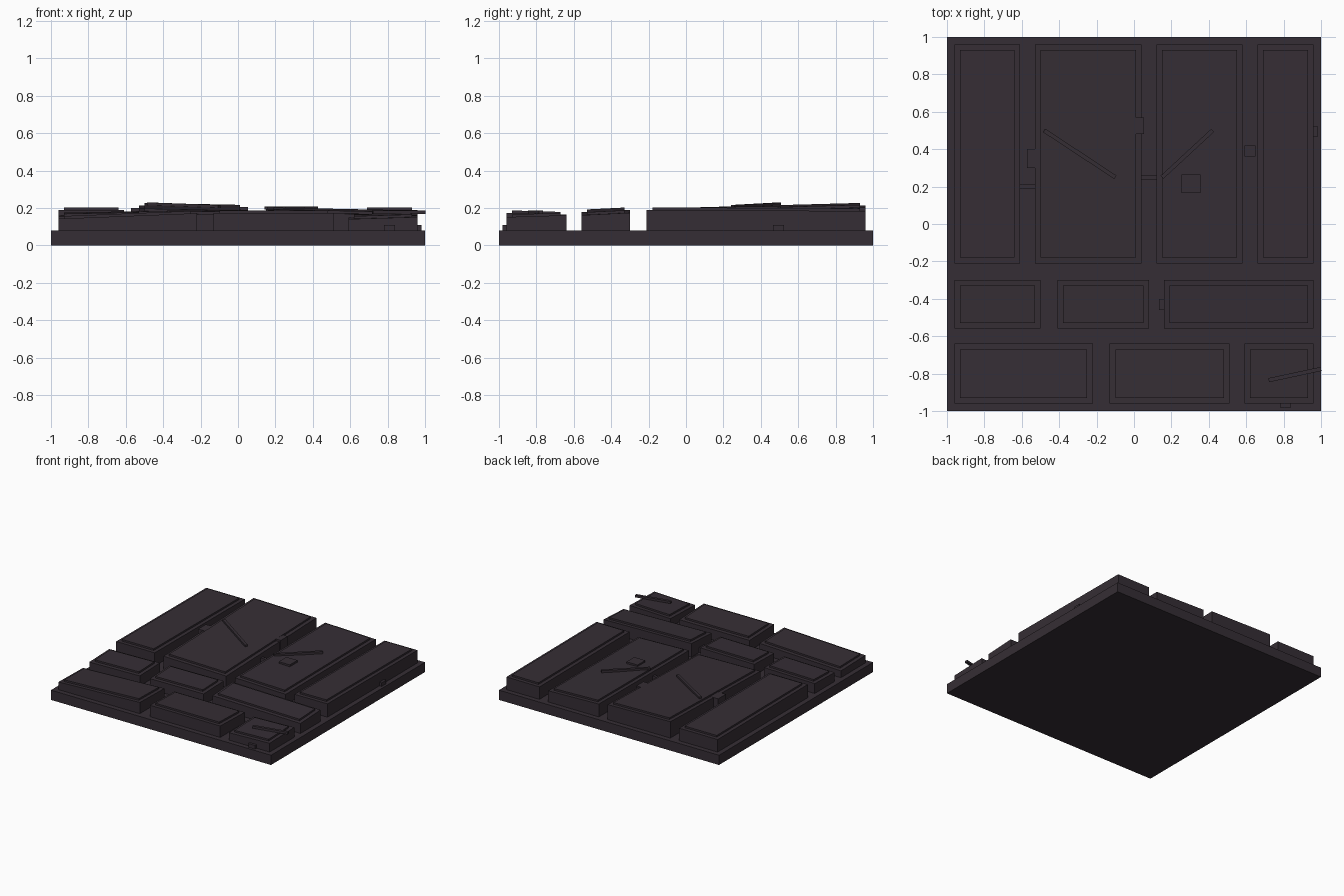
import bpy, bmesh, math
from mathutils import Vector

cube = bpy.data.objects.get("Cube")
if cube:
    bpy.data.objects.remove(cube)


def material(name, rgb):
    m = bpy.data.materials.new(name)
    m.use_nodes = True
    m.diffuse_color = (*rgb, 1)
    m.node_tree.nodes["Principled BSDF"].inputs["Base Color"].default_value = (*rgb, 1)
    return m


STONE = material("dark stone", (0.036, 0.027, 0.035))


def block(name, x0, x1, y0, y1, z0, z1, tilt=(0, 0), angle=0):
    """Box whose top follows a tilt (rise per unit in x and y), turned about z."""
    bm = bmesh.new()
    bmesh.ops.create_cube(bm, size=1)
    for v in bm.verts:
        top = v.co.z > 0
        x, y = v.co.x * (x1 - x0), v.co.y * (y1 - y0)
        v.co = Vector((x, y, z1 + x * tilt[0] + y * tilt[1] if top else z0))
    mesh = bpy.data.meshes.new(name)
    bm.to_mesh(mesh)
    bm.free()
    mesh.materials.append(STONE)
    ob = bpy.data.objects.new(name, mesh)
    ob.location = ((x0 + x1) / 2, (y0 + y1) / 2, 0)
    ob.rotation_euler.z = angle
    bpy.context.collection.objects.link(ob)
    return ob


def slab(name, x0, x1, y0, y1, top, tilt):
    """Paving slab with a slightly raised, inset top plate."""
    block(name, x0, x1, y0, y1, 0.07, top - 0.014, tilt)
    i = 0.03
    block(name + "_top", x0 + i, x1 - i, y0 + i, y1 - i, 0.1, top, tilt)


def bar(name, start, end, z, rise=0):
    """Thin straight splinter lying on a slab."""
    a, b = Vector(start), Vector(end)
    d, c = b - a, (a + b) / 2
    h = d.length / 2
    ob = block(name, c.x - h, c.x + h, c.y - 0.011, c.y + 0.011, -0.009, 0.009,
               angle=math.atan2(d.y, d.x))
    ob.location.z = z
    ob.rotation_euler.y = -rise


def chip(name, x, y, sx, sy, z0, z1):
    block(name, x - sx / 2, x + sx / 2, y - sy / 2, y + sy / 2, z0, z1)


# Ground plate
block("base_plate", -1, 1, -1, 1, 0, 0.08)

# Rows of slabs: y range, then x range, top height and tilt of each
ROWS = {
    "back": (-0.21, 0.96, [(-0.96, -0.61, 0.2, (0, -0.005)),
                           (-0.53, 0.04, 0.207, (-0.02, 0.027)),
                           (0.12, 0.58, 0.19, (-0.03, 0.005)),
                           (0.66, 0.96, 0.2, (0.005, -0.005))]),
    "middle": (-0.56, -0.30, [(-0.96, -0.50, 0.176, (0.02, 0.03)),
                              (-0.41, 0.08, 0.185, (0.01, 0.03)),
                              (0.16, 0.96, 0.19, (-0.02, 0.05))]),
    "front": (-0.96, -0.64, [(-0.96, -0.22, 0.168, (0.04, -0.02)),
                             (-0.13, 0.51, 0.183, (0, -0.03)),
                             (0.59, 0.96, 0.165, (0.03, 0.03))]),
}
for row, (y0, y1, slabs) in ROWS.items():
    for n, (x0, x1, top, tilt) in enumerate(slabs, 1):
        slab(f"{row}_slab_{n}", x0, x1, y0, y1, top, tilt)

# Splinters on the slabs
bar("left_splinter", (-0.48, 0.50), (-0.10, 0.25), 0.214, -0.03)
bar("middle_splinter", (0.15, 0.25), (0.42, 0.50), 0.2)
bar("front_splinter", (0.72, -0.835), (1.0, -0.775), 0.178)

# Loose chips on and between the slabs
chip("large_chip", 0.305, 0.215, 0.1, 0.1, 0.17, 0.205)
chip("left_edge_chip", -0.535, 0.35, 0.075, 0.1, 0.1, 0.2)
chip("middle_edge_chip", 0.03, 0.525, 0.045, 0.09, 0.1, 0.205)
chip("gap_chip", 0.62, 0.39, 0.06, 0.06, 0.07, 0.11)
chip("left_gap_bridge", -0.57, 0.2, 0.1, 0.025, 0.07, 0.12)
chip("middle_gap_bridge", 0.08, 0.25, 0.1, 0.025, 0.07, 0.15)
chip("centre_gap_chip", 0.165, -0.43, 0.06, 0.06, 0.07, 0.12)
chip("side_chip", 0.95, 0.495, 0.06, 0.06, 0.07, 0.11)
chip("front_chip", 0.81, -0.95, 0.06, 0.06, 0.07, 0.11)
